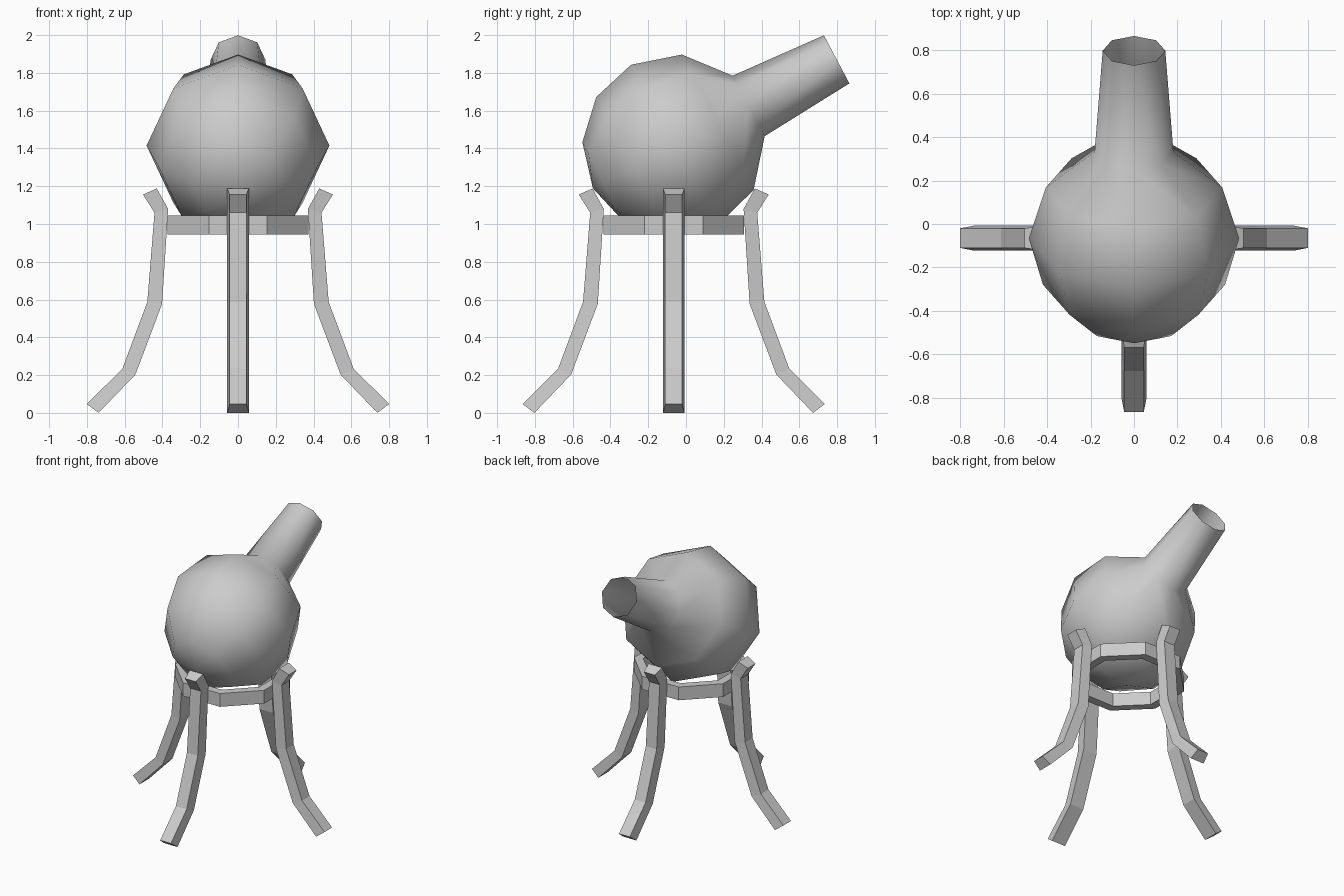
import bpy, bmesh
from math import sin, cos, pi, radians
from mathutils import Matrix, Vector

cube = bpy.data.objects.get("Cube")
if cube:
    bpy.data.objects.remove(cube, do_unlink=True)

GREY = (0.6, 0.6, 0.6, 1)
grey = bpy.data.materials.new("plain_grey")
grey.use_nodes = True
grey.diffuse_color = GREY
grey.node_tree.nodes["Principled BSDF"].inputs["Base Color"].default_value = GREY

STAND_Y = -0.065
SIDES = 8


def finish(name, bm, smooth=False):
    bmesh.ops.recalc_face_normals(bm, faces=bm.faces)
    mesh = bpy.data.meshes.new(name)
    bm.to_mesh(mesh)
    bm.free()
    mesh.materials.append(grey)
    for poly in mesh.polygons:
        poly.use_smooth = smooth
    obj = bpy.data.objects.new(name, mesh)
    bpy.context.collection.objects.link(obj)
    return obj


def bridge(bm, a, b, closed=True):
    n = len(a)
    for i in range(n if closed else n - 1):
        j = (i + 1) % n
        bm.faces.new((a[i], a[j], b[j], b[i]))


def revolve(bm, profile, phase):
    """Rings of (radius, height) around local z."""
    rings = []
    for r, h in profile:
        angles = [phase + 2 * pi * i / SIDES for i in range(SIDES)]
        rings.append([bm.verts.new((r * cos(a), r * sin(a), h)) for a in angles])
    return rings


# Round flask body with an open, tapering neck, tilted up towards the back
R = 0.484
profile = [(0.144, 0.976)]
profile += [(R * sin(radians(a)), R * cos(radians(a))) for a in (22, 57, 90, 120, 150)]
bm = bmesh.new()
rings = revolve(bm, profile, 0)
for a, b in zip(rings, rings[1:]):
    bridge(bm, a, b)
pole = bm.verts.new((0, 0, -R))
for i in range(SIDES):
    bm.faces.new((rings[-1][i], rings[-1][(i + 1) % SIDES], pole))
tilt = Matrix.Rotation(radians(-62.1), 4, "X")
bm.transform(Matrix.Translation((0, STAND_Y, 1.415)) @ tilt)
finish("flask", bm, smooth=True)

# Octagonal support ring, flat sides towards the legs
outer, inner = (r / cos(pi / SIDES) for r in (0.372, 0.312))
bm = bmesh.new()
rings = revolve(bm, [(outer, 0.945), (outer, 1.045), (inner, 1.045), (inner, 0.945)], pi / SIDES)
for i in range(4):
    bridge(bm, rings[i], rings[(i + 1) % 4])
bm.transform(Matrix.Translation((0, STAND_Y, 0)))
finish("support_ring", bm)

# Bent legs: pairs of inner and outer points, outer face a little narrower
LEG = [
    ((0.43, 1.188), (0.503, 1.156)),
    ((0.37, 1.08), (0.442, 1.06)),
    ((0.402, 0.577), (0.48, 0.588)),
    ((0.543, 0.203), (0.612, 0.234)),
    ((0.738, 0.0), (0.80, 0.047)),
]
for k, side in enumerate(("left", "back", "right", "front")):
    bm = bmesh.new()
    sections = []
    for (xi, zi), (xo, zo) in LEG:
        corners = ((xi, -0.057, zi), (xi, 0.057, zi), (xo, 0.045, zo), (xo, -0.045, zo))
        sections.append([bm.verts.new(c) for c in corners])
    for a, b in zip(sections, sections[1:]):
        bridge(bm, a, b)
    bm.faces.new(sections[0])
    bm.faces.new(sections[-1])
    bm.transform(Matrix.Translation((0, STAND_Y, 0)) @ Matrix.Rotation(k * pi / 2, 4, "Z"))
    finish(side + "_leg", bm)
